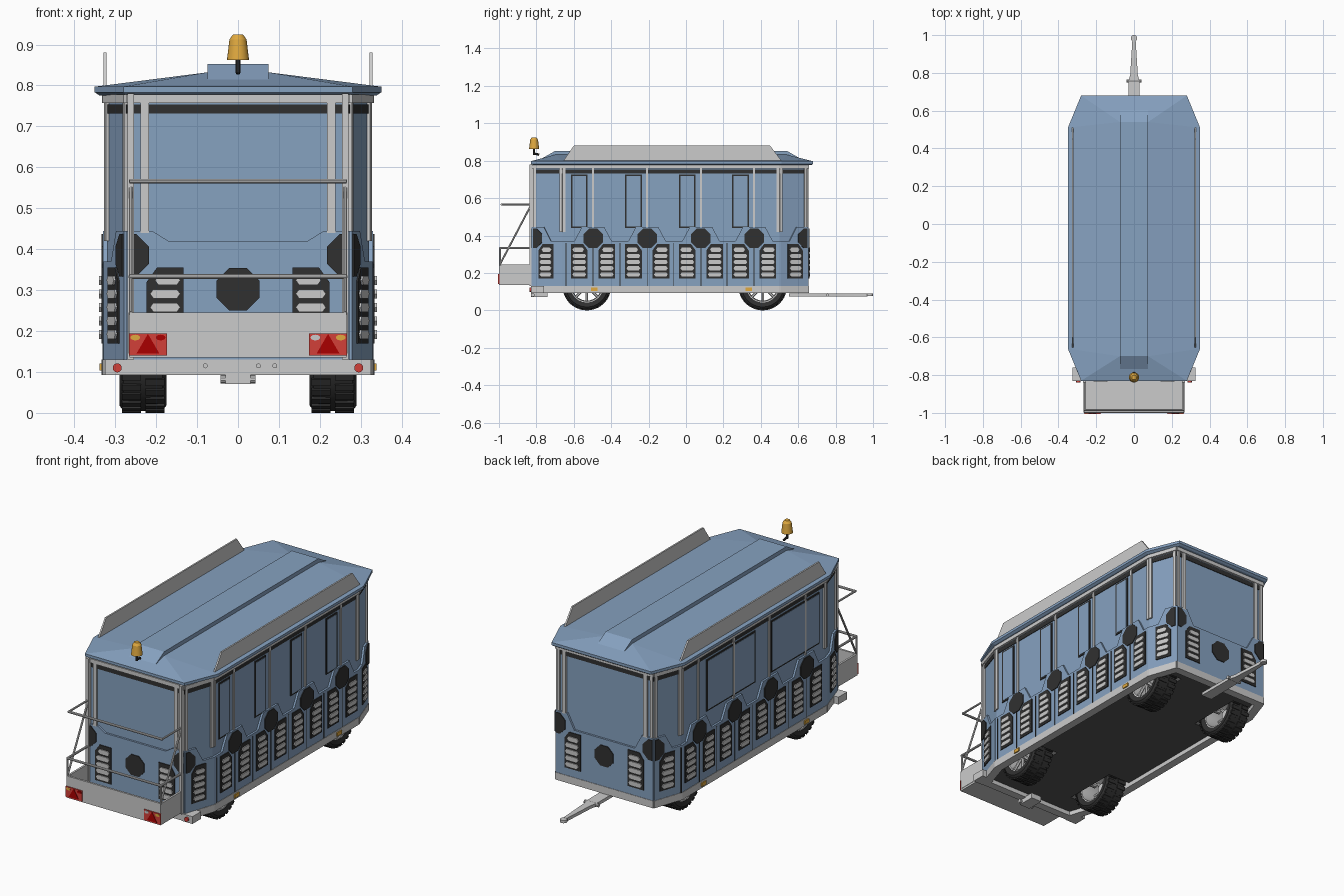
import bpy, bmesh
from math import sin, cos, pi, radians
from mathutils import Vector, Matrix

if "Cube" in bpy.data.objects:
    bpy.data.objects.remove(bpy.data.objects["Cube"])

def mat(name, c):
    m = bpy.data.materials.new(name)
    m.diffuse_color = (*c, 1)
    m.use_nodes = True
    m.node_tree.nodes["Principled BSDF"].inputs["Base Color"].default_value = m.diffuse_color
    return m

BLUE = mat("blue", (0.24, 0.36, 0.53))
DARK = mat("dark", (0.03, 0.03, 0.03))
FLOOR = mat("floor_grey", (0.09, 0.09, 0.09))
WHITE = mat("white", (0.82, 0.82, 0.82))
RED = mat("red", (0.65, 0.05, 0.04))
DEEP = mat("deep_red", (0.4, 0.0, 0.0))
AMBER = mat("amber", (0.75, 0.4, 0.05))

# each named part collects its geometry in one bmesh
parts = {}
def part(name, m=None):
    return parts.setdefault(name, (bmesh.new(), m))[0]

def loft(bm, rings):
    rows = [[bm.verts.new(p) for p in r] for r in rings]
    n = len(rows[0])
    for a, b in zip(rows, rows[1:]):
        for i in range(n):
            bm.faces.new((a[i], a[(i + 1) % n], b[(i + 1) % n], b[i]))
    bm.faces.new(rows[0][::-1])
    bm.faces.new(rows[-1])

def prism(name, m, pts, vec):
    pts = [Vector(p) for p in pts]
    loft(part(name, m), [pts, [p + Vector(vec) for p in pts]])

def box(name, m, x0, x1, y0, y1, z0, z1):
    prism(name, m, [(x0, y0, z0), (x1, y0, z0), (x1, y1, z0), (x0, y1, z0)], (0, 0, z1 - z0))

def rod(name, m, a, b, r, r2=None, seg=10):
    a, b = Vector(a), Vector(b)
    M = Matrix.Translation((a + b) / 2) @ (b - a).to_track_quat('Z', 'Y').to_matrix().to_4x4()
    bmesh.ops.create_cone(part(name, m), cap_ends=True, segments=seg, radius1=r,
                          radius2=r if r2 is None else r2, depth=(b - a).length, matrix=M)

def lathe(name, m, profile, cy, cz, seg=40):
    # closed profile of (radius, x) turned round the x axis
    bm = part(name, m)
    rows = [[bm.verts.new((x, cy + r * cos(2*pi*i/seg), cz + r * sin(2*pi*i/seg))) for r, x in profile]
            for i in range(seg)]
    n = len(profile)
    for i in range(seg):
        a, b = rows[i], rows[(i + 1) % seg]
        for j in range(n):
            bm.faces.new((a[j], a[(j + 1) % n], b[(j + 1) % n], b[j]))

# octagonal floor plan, anticlockwise from the front left corner
def plan(d):
    q = [(0.27 + 0.7*d, -0.815 - d), (0.32 + d, -0.66 - 0.3*d), (0.32 + d, 0.5 + 0.3*d), (0.27 + 0.7*d, 0.645 + d)]
    return [(-q[0][0], q[0][1])] + q + [(-x, y) for x, y in q[:0:-1]]
WALLS = [(Vector(a), Vector(b)) for a, b in zip(plan(0), plan(0)[1:] + plan(0)[:1])]
half = lambda w: (WALLS[w][1] - WALLS[w][0]).length / 2

def panel(name, m, w, pts, d0, d1):
    # flat plate on wall w; pts are (along the wall from its middle, height)
    a, b = WALLS[w]
    t = (b - a).normalized()
    n, c = Vector((t.y, -t.x)), (a + b) / 2
    prism(name, m, [(*(c + t*u + n*d0), z) for u, z in pts], (*(n * (d1 - d0)), 0))

rect = lambda u, h, z0, z1: [(u - h, z0), (u + h, z0), (u + h, z1), (u - h, z1)]

def octagon(w, u, z, side=0):
    pts = [(0.0565*cos(radians(22.5 + 45*k)), 0.0565*sin(radians(22.5 + 45*k))) for k in range(8)]
    if side:
        pts = [(du, dz) for du, dz in pts if du*side > 0] + [(0, -side*0.052), (0, side*0.052)]
        if side > 0:
            pts = [(0, -.052), (.0216, -.052), (.052, -.0216), (.052, .0216), (.0216, .052), (0, .052)]
        else:
            pts = [(0, .052), (-.0216, .052), (-.052, .0216), (-.052, -.0216), (-.0216, -.052), (0, -.052)]
    panel("octagon_plates", DARK, w, [(u + a, z + b) for a, b in pts], 0.008, 0.014)

def louvre(w, u, s, k=0.045):
    pts = [(-k, .17), (k, .17), (k, .32), (k - .025, .355), (-k, .355)]
    panel("louvre_frames", DARK, w, [(u + s*a, z) for a, z in pts], 0.008, 0.014)
    for i in range(5):
        z, h = .192 + i*.033, k - (.008 if i < 4 else .014)
        v = u - s*(0 if i < 4 else .006)
        panel("louvre_slats", WHITE, w, [(v - h, z), (v - h + .008, z - .011), (v + h - .008, z - .011),
              (v + h, z), (v + h - .008, z + .011), (v - h + .008, z + .011)], 0.012, 0.019)

def lower_panel(w, top, bumps):
    h = half(w) + 0.004
    pts = [(-h, .125), (-h, top)]
    for u in bumps:
        pts += [(max(-h, min(h, u + du)), z) for du, z in ((-.1, top), (-.06, .445), (.06, .445), (.1, top))]
    pts += [(h, top), (h, .125)]
    out = [p for i, p in enumerate(pts) if i == 0 or p != pts[i - 1]]
    panel("lower_panels", BLUE, w, out, -0.005, 0.010)

# body core, dark underframe and roof
loft(part("upper_walls", BLUE), [[(x, y, z) for x, y in plan(0)] for z in (0.28, 0.78)])
loft(part("underframe", FLOOR), [[(x, y, z) for x, y in plan(-0.01)] for z in (0.115, 0.30)])
eave = [(x*s, y) for s, pts in ((-1, [(0.28, -0.83)]), (1, [(0.28, -0.83), (0.35, -0.66), (0.35, 0.51), (0.28, 0.68)]),
        (-1, [(0.28, 0.68), (0.35, 0.51), (0.35, -0.66)])) for x, y in pts]
top = [(0.075 if x > 0 else -0.075, -0.70 if y < 0 else 0.54) for x, y in eave]
loft(part("roof", BLUE), [[(x*.97, y*.985, .776) for x, y in eave], [(x, y, .783) for x, y in eave],
     [(x, y, .797) for x, y in eave], [(x, y, .832) for x, y in top]])
prism("roof_ridge", BLUE, [(-.075, y, z) for y, z in ((-.8, .795), (-.70, .852), (.54, .852), (.64, .795))], (.15, 0, 0))
for s in (-1, 1):
    prism("roof_side_boards", None, [(s*.325 - .004, y, z) for y, z in
          ((-.66, .79), (-.655, .80), (-.60, .88), (.45, .88), (.51, .80), (.51, .79))], (.008, 0, 0))

# wall trim shared by all eight walls
for w in range(8):
    h = half(w)
    panel("base_frame", None, w, rect(0, h + .005, .093, .13), -0.03, 0.012)
    panel("roof_fascia", None, w, rect(0, h + .004, .757, .778), -0.002, 0.012)
    panel("dark_band", DARK, w, rect(0, h, .732, .753), -0.002, 0.003)
    for u in (-h + .008, h - .008):
        panel("wall_posts", None, w, rect(u, .007, .42, .76), -0.002, 0.008)

# long sides: bays with octagons, louvres, seams and posts
BAYS = (-0.497, -0.208, 0.08, 0.364)
for w, s in ((2, 1), (6, -1)):
    us = sorted(s*(y + 0.08) for y in BAYS)
    lower_panel(w, .37, us)
    for u in us:
        octagon(w, u, .385)
        louvre(w, u - .0735, 1)
        louvre(w, u + .0735, -1)
        panel("wall_posts", None, w, rect(u, .006, .44, .76), -0.002, 0.006)
        for v in (u, u - .145):
            panel("panel_seams", DARK, w, rect(v, .0018, .13, .36), 0.008, 0.0115)

def window(w, u, h, z0, z1):
    panel("window_frames", DARK, w, rect(u, h, z0, z1), -0.002, 0.004)
    panel("window_panes", BLUE, w, rect(u, h - .008, z0 + .008, z1 - .008), 0, 0.0055)
for y in BAYS:
    window(2, y - .0735 + .08, .045, .44, .725)
for y in (.1, -.415):
    window(6, -(y + .08), .195, .46, .722)

# chamfered corners, front and back
for w, s in ((1, -1), (3, 1), (5, -1), (7, 1)):
    h = half(w)
    lower_panel(w, .37, [s*h])
    octagon(w, s*h, .385, -s)
    louvre(w, -s*.008 + .016*s, s, .042)
for w, zc, zt in ((0, .302, .42), (4, .285, .37)):
    lower_panel(w, zt, [-half(w), half(w)])
    octagon(w, 0, zc)
    for s in (-1, 1):
        octagon(w, s*half(w), .385, -s)
        louvre(w, s*.178, s)
        panel("wall_posts", None, w, rect(s*.228, .01, .44, .757), -0.002, 0.01)

# marker lamps
for s, w in ((1, 2), (-1, 6)):
    for y in (-.49, .335):
        panel("side_markers", AMBER, w, rect(s*(y + .08), .018, .103, .121), 0.01, 0.018)
    rod("end_markers", RED, (s*.295, -.80, .11), (s*.295, -.838, .11), .011, seg=16)
    box("marker_brackets", None, s*.295 - .03, s*.295 + .03, -.83, -.76, .093, .13)

# front platform tray with rails
box("platform", None, -.265, .265, -1, -.81, .135, .145)
box("platform", None, -.265, .265, -1, -.99, .135, .245)
for s in (-1, 1):
    x = s*.262
    box("platform", None, x - .005, x + .005, -.99, -.81, .145, .245)
    box("rail_posts", None, x - .008, x + .008, -.838, -.824, .13, .78)
    rod("rails", None, (x, -.995, .245), (x, -.83, .56), .005)
    rod("rails", None, (x, -.995, .333), (x, -.83, .333), .006)
    rod("rails", None, (x, -.985, .566), (x, -.83, .566), .005)
    rod("rails", None, (x, -.994, .24), (x, -.994, .335), .005)
    # tail lamps
    c = s*.222 - .002*s
    box("tail_lamps", RED, c - .046, c + .046, -1.004, -.998, .14, .194)
    prism("lamp_triangles", DEEP, [(c - .028, -1.006, .145), (c + .028, -1.006, .145), (c, -1.006, .193)], (0, .004, 0))
    for k, m, n in ((-1, AMBER if s < 0 else WHITE, "lamp_lens_left"), (1, AMBER, "lamp_lens_right")):
        prism("%s_%d" % (n, s > 0), m if not (s < 0 < k) else DEEP,
              [(c + k*.031 + .012*cos(t*pi/6), -1.006, .184 + .007*sin(t*pi/6)) for t in range(12)], (0, .004, 0))
rod("rails", None, (-.265, -.994, .333), (.265, -.994, .333), .006)
rod("rails", None, (-.265, -.985, .566), (.265, -.985, .566), .006)

# beacon on a bent stalk
rod("beacon_stalk", DARK, (0, -.785, .832), (0, -.812, .838), .006)
rod("beacon_stalk", DARK, (0, -.812, .83), (0, -.812, .866), .006)
for z0, z1, r0, r1 in ((.862, .87, .027, .026), (.87, .912, .026, .021), (.912, .925, .021, .012)):
    rod("beacon", AMBER, (0, -.812, z0), (0, -.812, z1), r0, r1, 24)

# wheels, axles and wheel wells
R = 0.13
for cy in (-.53, .41):
    rod("axles", None, (-.2, cy, R), (.2, cy, R), .014)
    for s in (-1, 1):
        X = lambda x: s*x
        lathe("tyres", DARK, [(r, X(x)) for r, x in ((.088, .18), (.112, .175), (.124, .185), (.126, .232),
              (.124, .28), (.112, .29), (.088, .285))], cy, R)
        lathe("rims", WHITE, [(r, X(x)) for r, x in ((.092, .182), (.092, .284), (.082, .282), (.078, .235), (.082, .182))], cy, R)
        rod("rims", WHITE, (X(.235), cy, R), (X(.27), cy, R), .024, seg=20)
        for i in range(8):
            a = i*pi/4
            rod("rims", WHITE, (X(.262), cy, R), (X(.265), cy + .084*cos(a), R + .084*sin(a)), .008, seg=6)
        for i in range(28):
            for x, o in ((.203, 0), (.26, .5)):
                a = (i + o)*2*pi/28
                M = Matrix.Translation((X(x), cy, R)) @ Matrix.Rotation(a, 4, 'X') @ Matrix.Translation((0, 0, .126)) \
                    @ Matrix.Diagonal((.046, .018, .008, 1))
                bmesh.ops.create_cube(part("tyre_treads", DARK), size=1, matrix=M)
        box("well_cutter", None, min(X(.165), X(.298)), max(X(.165), X(.298)), cy - .145, cy + .145, .05, .275)

# tow bar and front hitch
prism("tow_bar", None, [(x, y, .075) for x, y in ((-.03, .55), (.03, .55), (.028, .76), (.02, .79), (.009, .97),
      (-.009, .97), (-.02, .79), (-.028, .76))], (0, 0, .016))
rod("tow_bar", None, (-.04, .757, .083), (.04, .757, .083), .009)
rod("tow_bar", None, (0, .983, .076), (0, .983, .09), .017, seg=20)
box("hitch", None, -.03, .03, -.83, -.74, .07, .098)
rod("hitch", None, (-.043, -.82, .082), (.043, -.82, .082), .01)
for x in (-.08, .05, .09):
    rod("frame_bolts", None, (x, -.82, .115), (x, -.832, .115), .006)

# turn every part into an object
for name, (bm, m) in parts.items():
    bmesh.ops.remove_doubles(bm, verts=bm.verts, dist=1e-5)
    bmesh.ops.recalc_face_normals(bm, faces=bm.faces)
    me = bpy.data.meshes.new(name)
    bm.to_mesh(me)
    ob = bpy.data.objects.new(name, me)
    bpy.context.collection.objects.link(ob)
    if m:
        me.materials.append(m)
    if name in ("tyres", "rims", "rails", "beacon", "tow_bar", "axles", "end_markers", "hitch"):
        bpy.ops.object.select_all(action='DESELECT')
        ob.select_set(True)
        bpy.context.view_layer.objects.active = ob
        bpy.ops.object.shade_smooth_by_angle(angle=radians(35))
cutter = bpy.data.objects["well_cutter"]
cutter.hide_render = True
cutter.hide_set(True)
b = bpy.data.objects["underframe"].modifiers.new("wheel_wells", 'BOOLEAN')
b.object, b.operation = cutter, 'DIFFERENCE'
